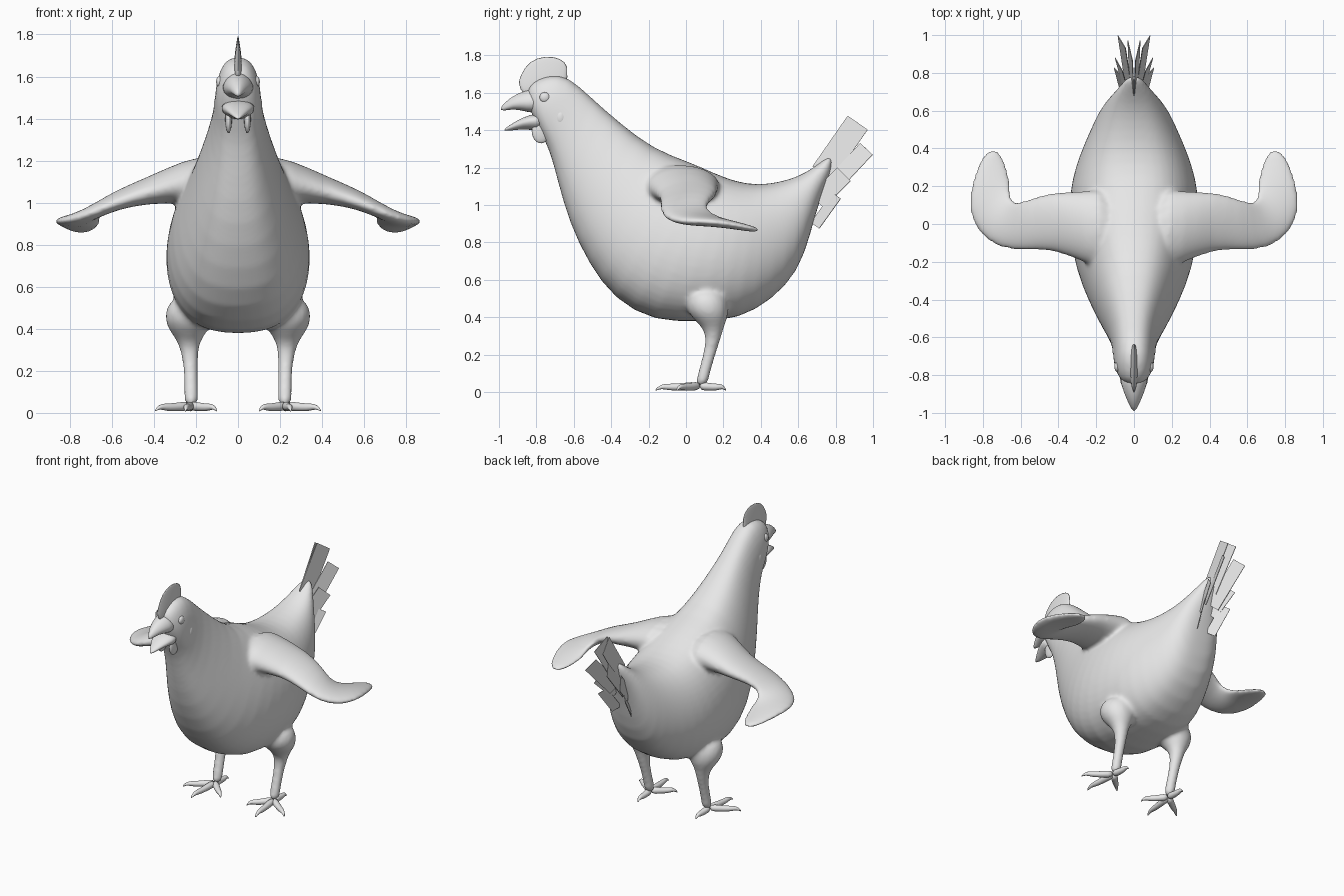
import bpy
import bmesh
from math import sin, cos, pi, copysign
from mathutils import Vector

default = bpy.data.objects.get("Cube")
if default:
    bpy.data.objects.remove(default, do_unlink=True)

grey = bpy.data.materials.new("plain grey")
grey.use_nodes = True
colour = (0.8, 0.8, 0.8, 1)
grey.diffuse_color = colour
grey.node_tree.nodes["Principled BSDF"].inputs["Base Color"].default_value = colour


def finish(name, bm, mirror=False, smooth=True, levels=1, thickness=0, voxel=0):
    """Turn a bmesh into a named object with its modifiers."""
    bmesh.ops.recalc_face_normals(bm, faces=bm.faces)
    for face in bm.faces:
        face.smooth = smooth
    mesh = bpy.data.meshes.new(name)
    bm.to_mesh(mesh)
    bm.free()
    mesh.materials.append(grey)
    obj = bpy.data.objects.new(name, mesh)
    bpy.context.collection.objects.link(obj)
    if thickness:
        solid = obj.modifiers.new("Thickness", "SOLIDIFY")
        solid.thickness = thickness
        solid.offset = 0
    if levels:
        subsurf = obj.modifiers.new("Rounding", "SUBSURF")
        subsurf.levels = subsurf.render_levels = levels
    if voxel:
        remesh = obj.modifiers.new("Blend", "REMESH")
        remesh.mode = "VOXEL"
        remesh.voxel_size = voxel
        remesh.use_smooth_shade = True
        soften = obj.modifiers.new("Soften", "SMOOTH")
        soften.factor = .5
        soften.iterations = 12
    if mirror:
        obj.modifiers.new("Mirror", "MIRROR").use_mirror_merge = False


def add_loft(bm, stations, side, sides=12, pear=0, power=1):
    """Skin elliptical rings; each station is (edge, opposite edge, half width)."""
    rings = []
    for a, b, width in stations:
        a, b = Vector(a), Vector(b)
        ring = []
        for i in range(sides):
            t = 2 * pi * i / sides
            c, s = cos(t), sin(t)
            s = copysign(abs(s) ** power, s)
            offset = Vector(side) * (width * s * (1 - pear * c))
            ring.append(bm.verts.new((a + b) / 2 + (a - b) / 2 * c + offset))
        rings.append(ring)
    for r, q in zip(rings, rings[1:]):
        for i in range(sides):
            j = (i + 1) % sides
            bm.faces.new((r[i], r[j], q[j], q[i]))
    bm.faces.new(rings[0])
    bm.faces.new(rings[-1])


def add_profile(bm, rows, **options):
    """Loft on the centre plane from rows of top y, z, bottom y, z, half width."""
    rows = [((0, ty, tz), (0, by, bz), w) for ty, tz, by, bz, w in rows]
    add_loft(bm, rows, (1, 0, 0), **options)


def round_stations(path):
    """Stations for a round limb from centres and radii."""
    return [(Vector(p) + Vector((0, r, 0)), Vector(p) - Vector((0, r, 0)), r)
            for p, r in path]


def flipped(stations):
    """The same stations on the other side of the centre plane."""
    flip = Vector((-1, 1, 1))
    return [(Vector(a) * flip, Vector(b) * flip, w) for a, b, w in stations]


# Head, neck and body
torso = bmesh.new()
add_profile(torso, [
    (-.855, 1.60, -.835, 1.50, .045),
    (-.83, 1.66, -.79, 1.42, .085),
    (-.73, 1.70, -.765, 1.36, .108),
    (-.63, 1.695, -.725, 1.28, .11),
    (-.50, 1.57, -.685, 1.12, .125),
    (-.35, 1.44, -.625, .90, .18),
    (-.17, 1.30, -.52, .68, .25),
    (.02, 1.235, -.385, .49, .315),
    (.14, 1.18, -.17, .37, .345),
    (.26, 1.13, .08, .375, .345),
    (.38, 1.11, .28, .385, .305),
    (.50, 1.125, .46, .49, .24),
    (.60, 1.155, .60, .64, .185),
    (.68, 1.20, .665, .84, .13),
    (.745, 1.25, .71, 1.02, .075),
    (.79, 1.275, .78, 1.18, .035),
], sides=24, pear=.06, power=.76)

# Wings: leading edge, trailing edge, half thickness
wing = [
    ((.10, -.26, 1.11), (.10, .22, 1.10), .14),
    ((.25, -.22, 1.10), (.27, .17, 1.10), .105),
    ((.42, -.135, 1.05), (.43, .18, 1.07), .065),
    ((.58, -.148, 1.0), (.57, .13, 1.03), .047),
    ((.72, -.135, .94), (.64, .11, .98), .042),
    ((.83, -.055, .91), (.65, .16, .94), .036),
    ((.885, .07, .915), (.65, .21, .91), .03),
    ((.87, .20, .905), (.66, .27, .89), .025),
    ((.825, .33, .88), (.685, .35, .87), .018),
    ((.78, .395, .865), (.72, .395, .865), .012),
]

# Thighs and shanks
leg = round_stations([
    ((.22, .11, .56), .10), ((.235, .11, .47), .125), ((.235, .125, .40), .105),
    ((.235, .145, .35), .06), ((.23, .148, .29), .042), ((.225, .125, .2), .035),
    ((.223, .095, .1), .034), ((.223, .08, .025), .038)])

for stations in (wing, flipped(wing)):
    add_loft(torso, stations, (0, 0, 1), sides=14)
for stations in (leg, flipped(leg)):
    add_loft(torso, stations, (1, 0, 0))
finish("body_with_wings_and_legs", torso, voxel=.012)

# Open beak and thin comb
for name, pear, rows in (
    ("upper_beak", .2, [
        (-.77, 1.64, -.77, 1.48, .085),
        (-.86, 1.615, -.85, 1.495, .07),
        (-.94, 1.58, -.92, 1.515, .04),
        (-1, 1.515, -.985, 1.50, .008)]),
    ("lower_beak", -.2, [
        (-.75, 1.50, -.77, 1.38, .09),
        (-.84, 1.485, -.835, 1.405, .078),
        (-.91, 1.45, -.90, 1.402, .045),
        (-.98, 1.402, -.97, 1.394, .006)]),
    ("comb", .6, [
        (-.90, 1.645, -.87, 1.59, .008),
        (-.885, 1.70, -.83, 1.58, .014),
        (-.84, 1.775, -.79, 1.57, .018),
        (-.75, 1.805, -.74, 1.57, .018),
        (-.67, 1.79, -.69, 1.58, .016),
        (-.625, 1.745, -.64, 1.62, .008)]),
):
    bm = bmesh.new()
    add_profile(bm, rows, pear=pear)
    finish(name, bm)

# Wattles, eyes and ear lobes as small rounded lumps
for name, place, size in (
    ("wattles", (.045, -.775, 1.395), (.016, .05, .065)),
    ("eyes", (.088, -.755, 1.575), (.016, .028, .028)),
    ("ear_lobes", (.095, -.67, 1.465), (.02, .03, .045)),
):
    bm = bmesh.new()
    bmesh.ops.create_uvsphere(bm, u_segments=16, v_segments=10, radius=1)
    bmesh.ops.scale(bm, vec=size, verts=bm.verts)
    bmesh.ops.translate(bm, vec=place, verts=bm.verts)
    finish(name, bm, mirror=True, levels=0)

# Toes with hooked claws, spreading from the ankle
bm = bmesh.new()
ankle = Vector((.228, .07, .036))
for tip in ((.25, -.165), (.395, -.05), (.10, -.05), (.225, .215)):
    reach = Vector((tip[0], tip[1], .036)) - ankle
    across = reach.cross((0, 0, 1)).normalized()
    stations = []
    for along, height, radius in ((0, .034, .028), (.35, .028, .022), (.65, .026, .02),
                                  (.8, .03, .015), (.92, .024, .01), (1, .008, .004)):
        p = ankle + reach * along
        p.z = height
        up = Vector((0, 0, radius))
        stations.append((p + up, p - up, radius))
    add_loft(bm, stations, across, sides=8)
finish("toes", bm, mirror=True)

# Flat tail feathers: base, tip, width, lean of the plate
bm = bmesh.new()
for base, tip, width, lean in (
    ((.012, .73, 1.17), (.02, .918, 1.44), .13, .025),
    ((.03, .74, 1.06), (.065, .965, 1.30), .09, .04),
    ((.04, .70, 1.02), (.08, .845, 1.165), .10, .04),
    ((.055, .69, .89), (.085, .805, 1.05), .055, .04),
):
    base, tip = Vector(base), Vector(tip)
    d = tip - base
    half = Vector((0, d.z, -d.y)).normalized() * width / 2
    half.x = lean / 2
    bm.faces.new([bm.verts.new(p) for p in
                  (base - half, base + half, tip + half, tip - half)])
finish("tail_feathers", bm, mirror=True, smooth=False, levels=0, thickness=.004)
